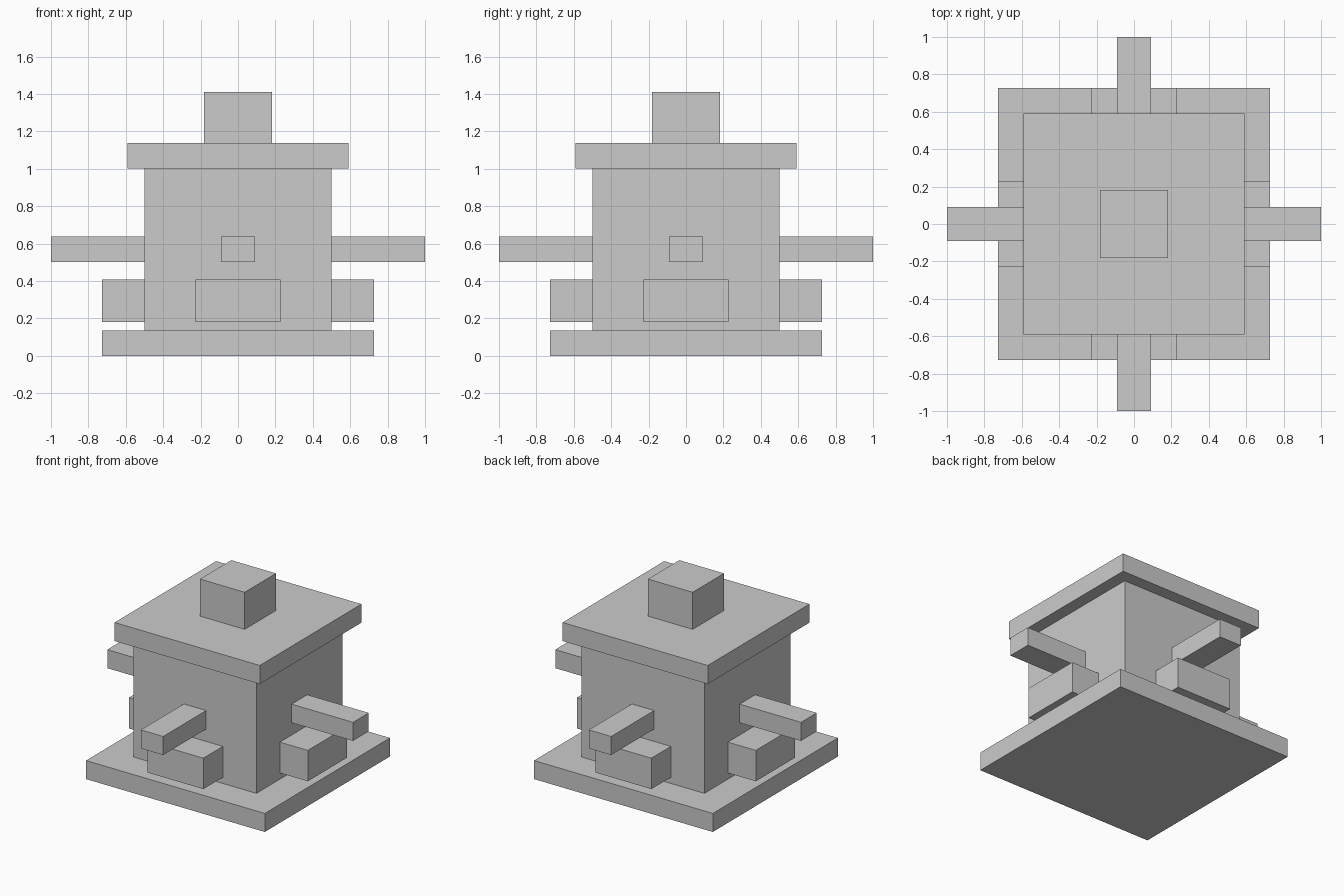
import bpy
import bmesh
from mathutils import Matrix, Vector
from math import pi

if "Cube" in bpy.data.objects:
    bpy.data.objects.remove(bpy.data.objects["Cube"])

U = 1 / 22  # all parts sit on a grid of this size

stone = bpy.data.materials.new("plain grey")
stone.diffuse_color = (0.6, 0.6, 0.6, 1)
stone.use_nodes = True
stone.node_tree.nodes["Principled BSDF"].inputs["Base Color"].default_value = stone.diffuse_color


def box(name, x, y, z, quarter_turns=0):
    """Box spanning the (min, max) grid ranges, turned about the z axis."""
    spans = (x, y, z)
    centre = Vector([(a + b) / 2 * U for a, b in spans])
    size = Vector([(b - a) * U for a, b in spans])
    bm = bmesh.new()
    bmesh.ops.create_cube(bm, size=1, matrix=Matrix.LocRotScale(centre, None, size))
    bm.transform(Matrix.Rotation(quarter_turns * pi / 2, 4, 'Z'))
    mesh = bpy.data.meshes.new(name)
    bm.to_mesh(mesh)
    bm.free()
    mesh.materials.append(stone)
    obj = bpy.data.objects.new(name, mesh)
    bpy.context.collection.objects.link(obj)


# Central stack: half-width, bottom and top
for name, half, bottom, top in (
    ("base_slab", 16, 0, 3),
    ("main_body", 11, 3, 22),
    ("roof_slab", 13, 22, 25),
    ("roof_block", 4, 25, 31),
):
    box(name, (-half, half), (-half, half), (bottom, top))

# Beam and lower block on each of the four sides
for turn, side in enumerate(("right", "back", "left", "front")):
    box(side + "_beam", (11, 22), (-2, 2), (11, 14), turn)
    box(side + "_lower_block", (11, 16), (-5, 5), (4, 9), turn)
